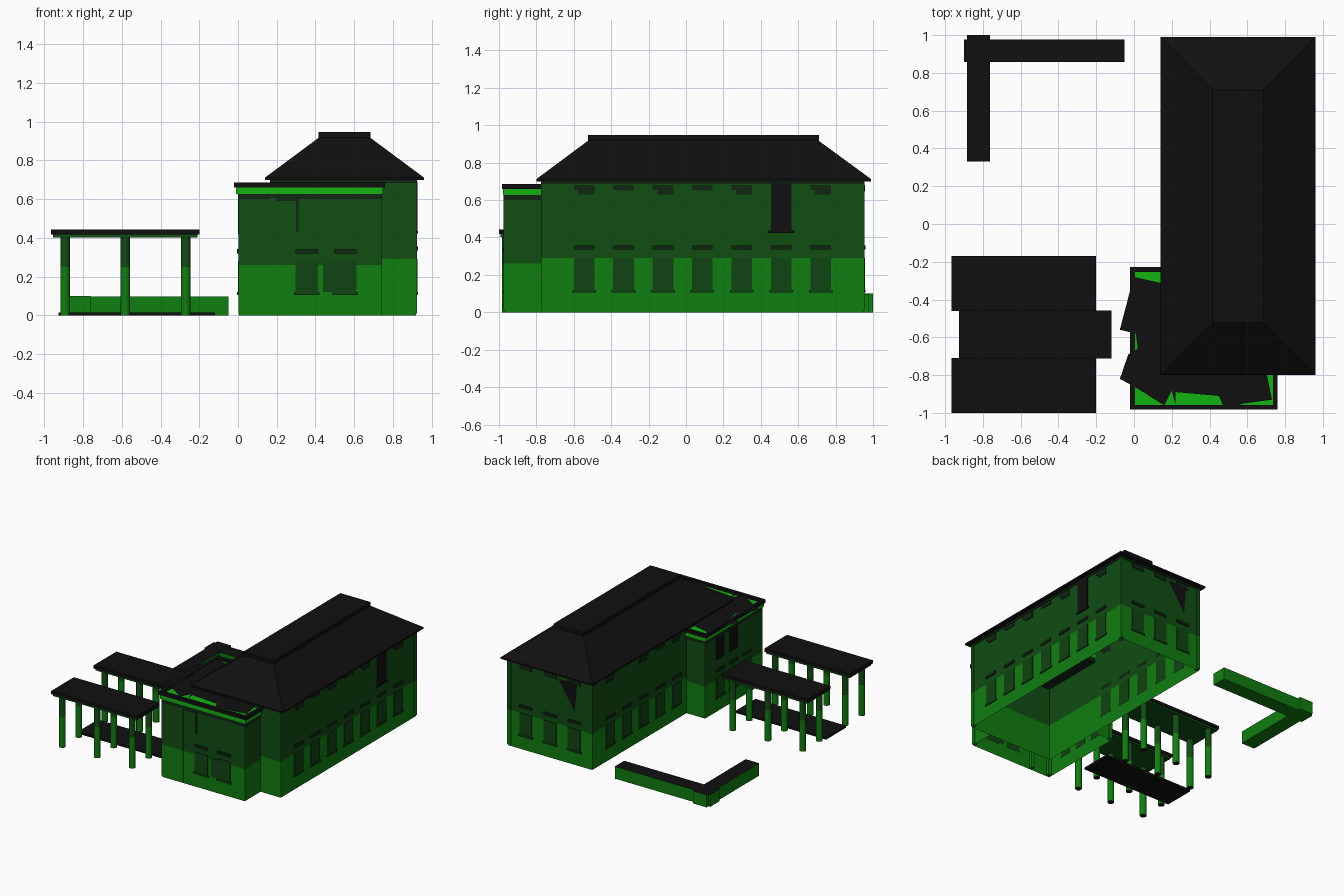
import bpy, bmesh, math

if "Cube" in bpy.data.objects:
    bpy.data.objects.remove(bpy.data.objects["Cube"])

def mat(name, c):
    m = bpy.data.materials.new(name)
    m.diffuse_color = (*c, 1)
    m.use_nodes = True
    m.node_tree.nodes["Principled BSDF"].inputs["Base Color"].default_value = m.diffuse_color
    return m

BLACK = mat("roof_black", (0.005, 0.005, 0.005))
BRIGHT = mat("bright_green", (0.006, 0.46, 0.006))
LOWER = mat("mid_green", (0.005, 0.21, 0.005))
UPPER = mat("dark_green", (0.005, 0.075, 0.006))
GLASS = mat("window_green", (0.005, 0.056, 0.006))
TRIM = mat("trim_green", (0.005, 0.020, 0.006))

def mesh(name, verts, faces, *mats):
    me = bpy.data.meshes.new(name)
    me.from_pydata(verts, [], faces)
    for m in mats:
        me.materials.append(m)
    ob = bpy.data.objects.new(name, me)
    bpy.context.collection.objects.link(ob)
    return ob

BOX_FACES = [(0, 3, 2, 1), (4, 5, 6, 7), (0, 1, 5, 4), (1, 2, 6, 5), (2, 3, 7, 6), (3, 0, 4, 7)]

def box(name, x0, x1, y0, y1, z0, z1, m, top=None):
    v = [(x, y, z) for z in (z0, z1) for x, y in ((x0, y0), (x1, y0), (x1, y1), (x0, y1))]
    ob = mesh(name, v, BOX_FACES, m, top or m)
    ob.data.polygons[1].material_index = 1
    return ob

def walls(name, path, split, top, closed):
    # vertical walls along a path, two colours split by height
    n = len(path)
    v = [(x, y, z) for z in (0, split, top) for x, y in path]
    f = []
    for r in range(2):
        for i in range(n if closed else n - 1):
            j = (i + 1) % n
            f.append((r * n + i, r * n + j, r * n + n + j, r * n + n + i))
    ob = mesh(name, v, f, LOWER, UPPER)
    for p in ob.data.polygons:
        p.material_index = 1 if p.center.z > split else 0

def plate(name, side, pos, a0, a1, z0, z1, m, t=0.006):
    # thin plate on a wall; side gives the outward direction
    if side[1] == 'x':
        lo, hi = (pos - 0.001, pos + t) if side[0] == '+' else (pos - t, pos + 0.001)
        box(name, lo, hi, a0, a1, z0, z1, m)
    else:
        lo, hi = (pos - 0.001, pos + t) if side[0] == '+' else (pos - t, pos + 0.001)
        box(name, a0, a1, lo, hi, z0, z1, m)

def window(side, pos, c, w=0.055, z1=0.29, lintel=0.335):
    plate("window", side, pos, c - w, c + w, 0.12, z1, GLASS)
    plate("window_sill", side, pos, c - w - 0.008, c + w + 0.008, 0.105, 0.12, GLASS, 0.009)
    plate("window_lintel", side, pos, c - w, c + w, lintel, lintel + 0.022, TRIM, 0.009)

# main block, closed wall loop with open bottom
walls("main_walls", [(0.17, -0.77), (0.92, -0.77), (0.92, 0.95), (0.17, 0.95)], 0.29, 0.71, True)
# front annex walls, joined to the main block
walls("annex_walls", [(0.17, -0.25), (0.005, -0.25), (0.005, -0.97), (0.74, -0.97), (0.74, -0.77)], 0.26, 0.64, False)

# hipped roof with a raised ridge cap
def ring(x0, x1, y0, y1, z):
    return [(x0, y0, z), (x1, y0, z), (x1, y1, z), (x0, y1, z)]
rv = ring(.14, .96, -.80, .99, .70) + ring(.14, .96, -.80, .99, .712) + ring(.42, .68, -.52, .705, .92)
rf = [(0, 3, 2, 1), (8, 9, 10, 11)]
for r in (0, 4):
    for i in range(4):
        j = (i + 1) % 4
        rf.append((r + i, r + j, r + 4 + j, r + 4 + i))
mesh("main_roof", rv, rf, BLACK)
box("ridge_cap", 0.415, 0.685, -0.525, 0.71, 0.918, 0.947, BLACK)
# dark strip beneath the eaves
box("eaves_trim", 0.165, 0.925, -0.775, 0.955, 0.685, 0.70, TRIM)

# annex cornice: trim, bright band, black rim
box("annex_trim", 0.0, 0.745, -0.975, -0.245, 0.60, 0.628, TRIM)
box("annex_band", -0.01, 0.75, -0.978, -0.237, 0.628, 0.665, BRIGHT)
X0, X1, Y0, Y1, W = -0.02, 0.76, -0.983, -0.228, 0.025
box("annex_rim_front", X0, X1, Y0, Y0 + W, 0.66, 0.687, BLACK)
box("annex_rim_right", X1 - W, X1, Y0, -0.77, 0.66, 0.687, BLACK)
box("annex_rim_left", X0, X0 + W, Y0, Y1, 0.66, 0.687, BLACK)
box("annex_rim_back", X0, 0.17, Y1 - W, Y1, 0.66, 0.687, BLACK)
# ragged flat roof sheet
sheet = [(.18, -.32), (.13, -.31), (0, -.28), (-.02, -.35), (-.075, -.56), (.01, -.58), (.02, -.66),
         (-.03, -.69), (-.075, -.82), (0, -.86), (.16, -.96), (.20, -.88), (.22, -.96), (.22, -.89),
         (.45, -.91), (.48, -.982), (.58, -.95), (.73, -.93), (.70, -.78), (.18, -.78)]
ob = mesh("annex_roof_sheet", [(x, y, 0.684) for x, y in sheet], [tuple(range(len(sheet)))], BLACK)
bm = bmesh.new()
bm.from_mesh(ob.data)
bmesh.ops.recalc_face_normals(bm, faces=bm.faces)
bmesh.ops.triangulate(bm, faces=bm.faces)
for f in bm.faces:
    if f.normal.z < 0:
        f.normal_flip()
bm.to_mesh(ob.data)
bm.free()

# corner strips, coloured by height
for x, y, s, h in ((.91, -.76, .29, .70), (.91, .94, .29, .70), (.18, .94, .29, .70),
                   (.016, -.96, .26, .61), (.73, -.96, .26, .61), (.016, -.26, .26, .61), (.18, -.962, .26, .61)):
    r = 0.0145
    box("corner_strip_low", x - r, x + r, y - r, y + r, 0.01, s, LOWER)
    box("corner_strip_high", x - r, x + r, y - r, y + r, s, h, UPPER)

# long side windows and the broken upper trims
for i in range(7):
    c = -0.545 + i * 0.211
    for side, pos in (('+x', 0.92), ('-x', 0.17)):
        if side == '-x' and c < -0.2:
            continue
        window(side, pos, c)
        if i != 5:
            low = 0.63 if i % 2 == 0 else 0.65
            plate("upper_trim", side, pos, c - 0.055, c + 0.055, 0.655, 0.68, TRIM)
            plate("upper_trim_drop", side, pos, c - 0.03, c + 0.055, low, 0.655, TRIM)
plate("tall_window", '+x', 0.92, 0.455, 0.565, 0.43, 0.69, BLACK)
plate("tall_window_sill", '+x', 0.92, 0.44, 0.58, 0.423, 0.437, BLACK, 0.009)
# back windows
for c in (0.33, 0.545, 0.76):
    window('+y', 0.95, c)
    plate("upper_trim", '+y', 0.95, c - 0.055, c + 0.055, 0.645, 0.68, TRIM)
mesh("back_shard", [(.47, .957, .66), (.30, .957, .66), (.32, .957, .43)], [(0, 1, 2)], BLACK)
# annex front windows
window('-y', -0.97, 0.355, 0.058, 0.28, 0.32)
window('-y', -0.97, 0.555, 0.058, 0.28, 0.32)
plate("side_panel", '-y', -0.97, 0.44, 0.50, 0.12, 0.27, GLASS)
plate("front_upper_trim", '-y', -0.97, 0.20, 0.32, 0.59, 0.60, TRIM)
plate("front_drop", '-y', -0.97, 0.30, 0.313, 0.43, 0.60, TRIM)
# annex left side windows
for c in (-0.78, -0.61, -0.44):
    window('-x', 0.005, c, 0.05, 0.28, 0.32)
for c in (-0.61, -0.44):
    plate("annex_tall_window", '-x', 0.005, c - 0.05, c + 0.05, 0.42, 0.60, BLACK)

# pergola: two roof slabs on round columns, with a floor between
def column(x, y):
    n, r = 12, 0.025
    v = [(x + r * math.cos(2 * math.pi * i / n), y + r * math.sin(2 * math.pi * i / n), z)
         for z in (0, 0.25, 0.41) for i in range(n)]
    f = [(k * n + i, k * n + (i + 1) % n, k * n + n + (i + 1) % n, k * n + n + i)
         for k in range(2) for i in range(n)] + [tuple(reversed(range(n)))]
    ob = mesh("pergola_column", v, f, LOWER, UPPER, BLACK)
    for p in ob.data.polygons:
        p.use_smooth = len(p.vertices) == 4
        p.material_index = 2 if p.center.z < 0.01 else (1 if p.center.z > 0.25 else 0)

for y0 in (-1.0, -0.46):
    box("pergola_roof", -0.965, -0.20, y0, y0 + 0.29, 0.418, 0.443, BLACK)
    box("pergola_beam", -0.955, -0.21, y0 + 0.008, y0 + 0.282, 0.403, 0.418, UPPER)
    for x in (-0.893, -0.582, -0.27):
        for dy in (0.04, 0.25):
            column(x, y0 + dy)
box("pergola_floor", -0.927, -0.12, -0.712, -0.458, 0.0, 0.016, BLACK)

# low garden wall in an L shape
box("garden_wall_long", -0.90, -0.05, 0.857, 0.977, 0.0, 0.098, LOWER, BLACK)
box("garden_wall_short", -0.883, -0.763, 0.33, 1.0, 0.0, 0.10, LOWER, BLACK)
